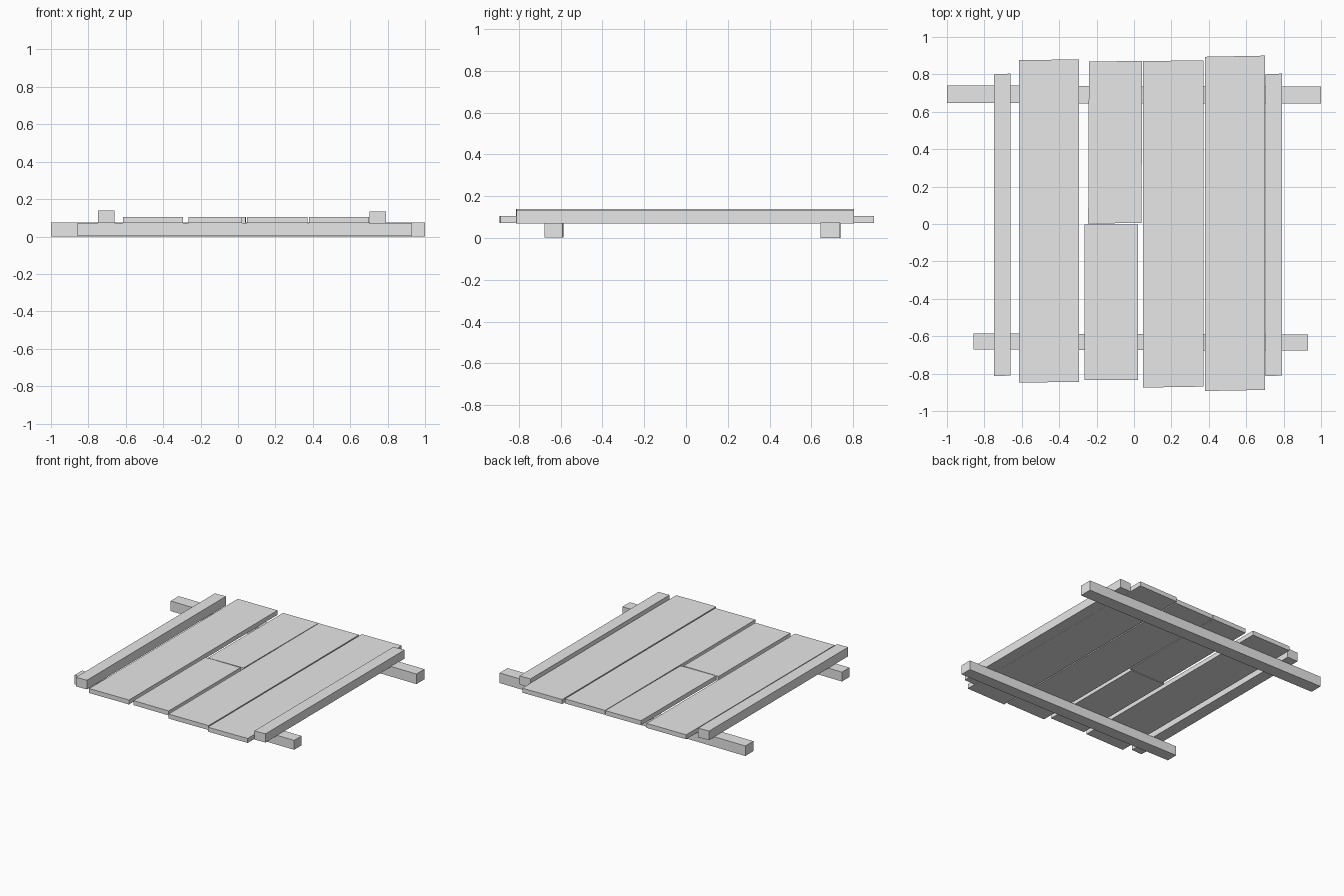
import bpy
import bmesh
from mathutils import Matrix

# Remove the default object
default_cube = bpy.data.objects.get("Cube")
if default_cube:
    bpy.data.objects.remove(default_cube, do_unlink=True)

# Single plain grey material
grey = bpy.data.materials.new("plain_grey")
grey.use_nodes = True
grey.diffuse_color = (0.8, 0.8, 0.8, 1)
grey.node_tree.nodes["Principled BSDF"].inputs["Base Color"].default_value = grey.diffuse_color


def board(name, x_range, y_range, z_range, skew_x=0.0, skew_y=0.0):
    """Rough-sawn board: a box whose sides are slightly out of square.

    skew_y raises the +x side in y, skew_x shifts the +y end in x.
    """
    ranges = (x_range, y_range, z_range)
    centre = [sum(r) / 2 for r in ranges]
    size = [r[1] - r[0] for r in ranges]
    bm = bmesh.ops.create_cube
    mesh = bpy.data.meshes.new(name)
    build = bmesh.new()
    bm(build, size=1, matrix=Matrix.Diagonal((*size, 1)))
    for vert in build.verts:
        side_x = 1 if vert.co.x > 0 else -1
        side_y = 1 if vert.co.y > 0 else -1
        vert.co.x += side_y * skew_x / 2
        vert.co.y += side_x * skew_y / 2
    build.to_mesh(mesh)
    build.free()
    mesh.materials.append(grey)
    obj = bpy.data.objects.new(name, mesh)
    obj.location = centre
    bpy.context.collection.objects.link(obj)
    return obj


# Two cross beams carrying the deck
beam_z = (0.003, 0.072)
board("back_beam", (-1, 1), (0.645, 0.738), (0, 0.074), skew_y=-0.004)
board("front_beam", (-0.857, 0.93), (-0.674, -0.588), beam_z, skew_y=-0.006)

# Deck planks, one of them split in two
deck_z = (0.072, 0.105)
board("right_plank", (-0.615, -0.295), (-0.846, 0.878), deck_z, skew_y=0.004)
board("split_plank_back", (-0.243, 0.042), (0.004, 0.87), deck_z, 0.004, 0.005)
board("split_plank_front", (-0.264, 0.021), (-0.834, -0.002), deck_z)
board("middle_plank", (0.048, 0.371), (-0.872, 0.873), deck_z, skew_y=0.005)
board("left_plank", (0.38, 0.7), (-0.89, 0.897), deck_z, skew_y=0.006)

# Raised side rails resting on the beams
board("right_rail", (-0.748, -0.661), (-0.812, 0.802), (0.072, 0.139), skew_y=0.004)
board("left_rail", (0.703, 0.791), (-0.812, 0.802), (0.07, 0.134), skew_y=0.004)
